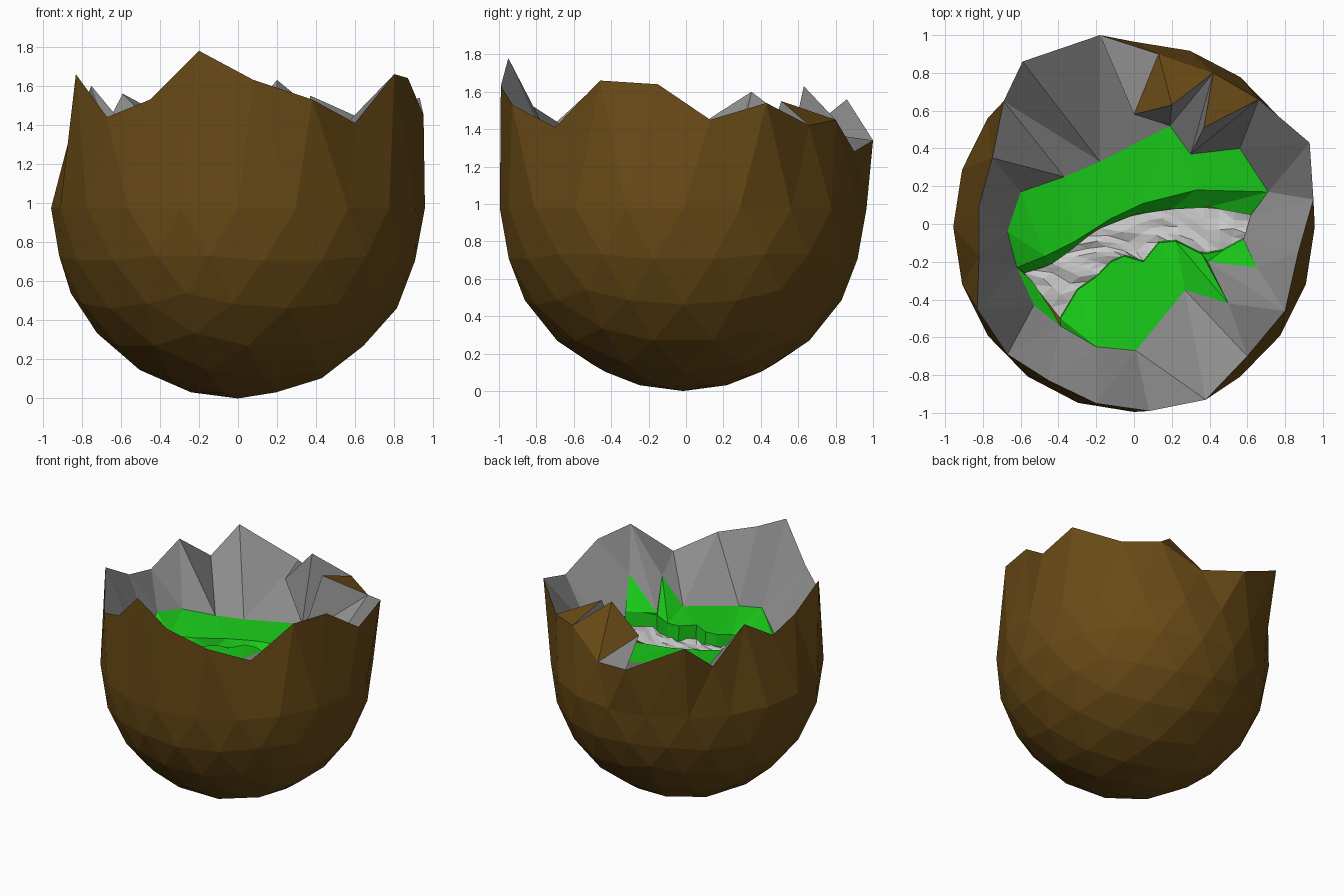
import bpy, bmesh, math, random

if "Cube" in bpy.data.objects:
    bpy.data.objects.remove(bpy.data.objects["Cube"])
random.seed(4)


def material(name, rgb):
    m = bpy.data.materials.new(name)
    m.diffuse_color = (*rgb, 1)
    m.use_nodes = True
    m.node_tree.nodes["Principled BSDF"].inputs["Base Color"].default_value = m.diffuse_color
    return m


def finish(name, bm, mat=None):
    mesh = bpy.data.meshes.new(name)
    bm.to_mesh(mesh)
    bm.free()
    ob = bpy.data.objects.new(name, mesh)
    bpy.context.collection.objects.link(ob)
    if mat:
        mesh.materials.append(mat)
    return ob


def add(bm, points):
    return [bm.verts.new(p) for p in points]


def angle(v):
    return math.atan2(v.co.y, v.co.x) % (2 * math.pi)


def zip_rows(bm, a, ka, b, kb):
    """Fill triangles between two rows, advancing whichever key comes first."""
    i = j = 0
    while i < len(a) - 1 or j < len(b) - 1:
        if j == len(b) - 1 or (i < len(a) - 1 and ka[i + 1] <= kb[j + 1]):
            bm.faces.new((a[i], a[i + 1], b[j]))
            i += 1
        else:
            bm.faces.new((a[i], b[j + 1], b[j]))
            j += 1


def zip_rings(bm, a, b):
    a, b = sorted(a, key=angle), sorted(b, key=angle)
    rows = []
    for r in (a, b):
        rows += [r + r[:1], [angle(v) for v in r] + [angle(r[0]) + 2 * math.pi]]
    zip_rows(bm, *rows)


def zip_strips(bm, a, b):
    rows = []
    for r in (a, b):
        keys = [0.0]
        for p, q in zip(r, r[1:]):
            keys.append(keys[-1] + (q.co - p.co).xy.length)
        rows += [r, [k / keys[-1] for k in keys]]
    zip_rows(bm, *rows)


brown = material("brown", (0.14, 0.068, 0.008))
green = material("green", (0.01, 0.6, 0.01))
grey = material("lining_grey", (0.27, 0.27, 0.27))

# jagged rim, counter-clockwise from the right
A, B, C, D = (.66, .66, 1.42), (.42, .8, 1.45), (.13, .9, 1.28), (-.18, 1, 1.34)
T1, T2, T3 = (.37, .51, 1.55), (.2, .63, 1.63), (0, .58, 1.40)   # folded-in tips
right = [(.95, .13, 1.45), (.93, .43, 1.54)]
rest = [(-.59, .86, 1.56), (-.69, .65, 1.37), (-.75, .35, 1.6), (-.82, .1, 1.44),
        (-.82, -.17, 1.5), (-.83, -.45, 1.66), (-.67, -.69, 1.44), (-.45, -.83, 1.53),
        (-.2, -.95, 1.78), (.08, -.99, 1.63), (.38, -.93, 1.53), (.6, -.7, 1.41),
        (.8, -.46, 1.66), (.87, -.15, 1.64)]

# outer shell: half icosphere, skirt up to the rim, folded flaps
bm = bmesh.new()
bmesh.ops.create_icosphere(bm, subdivisions=3, radius=1)
bmesh.ops.delete(bm, geom=[v for v in bm.verts if v.co.z > .01], context='VERTS')
ring = [v for v in bm.verts if v.co.z > -.01]
for v in bm.verts:
    v.co = (v.co.x * .957, v.co.y * .98 - .015, (v.co.z + 1) * .975)
rim = add(bm, right + [A, B, C, D] + rest)
zip_rings(bm, ring, rim)
a, b, c = rim[2:5]
t1, t2, t3 = add(bm, [T1, T2, T3])
for f in ((a, t1, b), (b, t2, c), (c, t2, t3)):
    bm.faces.new(f[::-1])
finish("outer_shell", bm, brown)

# outlines of the two slabs and the strip between them
back_outer = [(.71, .17, 1.1), (.56, .4, 1.12), (.3, .37, 1.12), (.19, .52, 1.12),
              (-.18, .33, 1.13), (-.37, .25, 1.14), (-.6, .17, 1.16), (-.67, -.04, 1.2),
              (-.62, -.23, 1.12)]
back_edge = [(.71, .17, 1.1), (.33, .18, 1.11), (.05, .11, 1.11), (-.12, .03, 1.11),
             (-.31, -.09, 1.11), (-.47, -.17, 1.12), (-.62, -.23, 1.12)]
back_foot = [(.62, .05), (.4, .09), (.2, .08), (0, .05), (-.2, -.03), (-.35, -.15),
             (-.45, -.22), (-.58, -.26)]
front_outer = [(-.39, -.54, 1.08), (-.2, -.65, 1.2), (.01, -.67, 1.15), (.27, -.35, 1.2),
               (.5, -.42, 1.35), (.39, -.2, 1.17), (.65, -.23, 1.4)]
front_edge = [(-.39, -.5), (-.3, -.35), (-.2, -.28), (-.12, -.2), (-.05, -.17), (.05, -.2),
              (.13, -.1), (.22, -.09), (.36, -.16), (.47, -.14), (.58, -.08)]
side = [(-.53, -.43, 1.06)]

# grey lining from the rim down to the filling
bm = bmesh.new()
top = add(bm, right + [A, T1, B, T2, T3, D] + rest)
low = add(bm, back_outer + side + front_outer + [(.58, -.08, 1.15), (.62, .05, 1.06)])
zip_rings(bm, top, low)
bm.faces.new((top[6], bm.verts.new(C), top[7]))
finish("inner_lining", bm, grey)

# green slab at the back with its short cliff
bm = bmesh.new()
edge = add(bm, back_edge)
zip_strips(bm, add(bm, back_outer), edge)
zip_strips(bm, edge, add(bm, [(x, y, 1.03) for x, y in back_foot]))
finish("back_green_slab", bm, green)

# green slab at the front with spikes up the wall
bm = bmesh.new()
edge = add(bm, [(x, y, 1.1 + .08 * min(1, (x + .39) * 2)) for x, y in front_edge])
zip_strips(bm, add(bm, front_outer), edge)
zip_strips(bm, edge, add(bm, [(x, y + .01, 1.0) for x, y in front_edge]))
bm.faces.new(add(bm, [(-.62, -.23, 1.12), (-.53, -.43, 1.06), (-.39, -.54, 1.08), (-.42, -.48, 1.03),
                      (-.54, -.3, 1.03)]))
finish("front_green_slab", bm, green)


# rough pale strip in the gap
def along(row, t):
    f = t * (len(row) - 1)
    i = min(int(f), len(row) - 2)
    return [p + (q - p) * (f - i) for p, q in zip(row[i], row[i + 1])]


bm = bmesh.new()
N, M = 18, 4
grid = []
for i in range(N + 1):
    p, q = along(back_foot[::-1], i / N), along(front_edge, i / N)
    grid.append(add(bm, [(p[0] + (q[0] - p[0]) * j / M, p[1] + (q[1] - p[1]) * j / M,
                          1.04 + .04 * i / N + random.uniform(-.015, .015)) for j in range(M + 1)]))
for r, s in zip(grid, grid[1:]):
    for j in range(M):
        bm.faces.new((r[j], r[j + 1], s[j + 1]))
        bm.faces.new((r[j], s[j + 1], s[j]))
finish("pale_rough_strip", bm)
